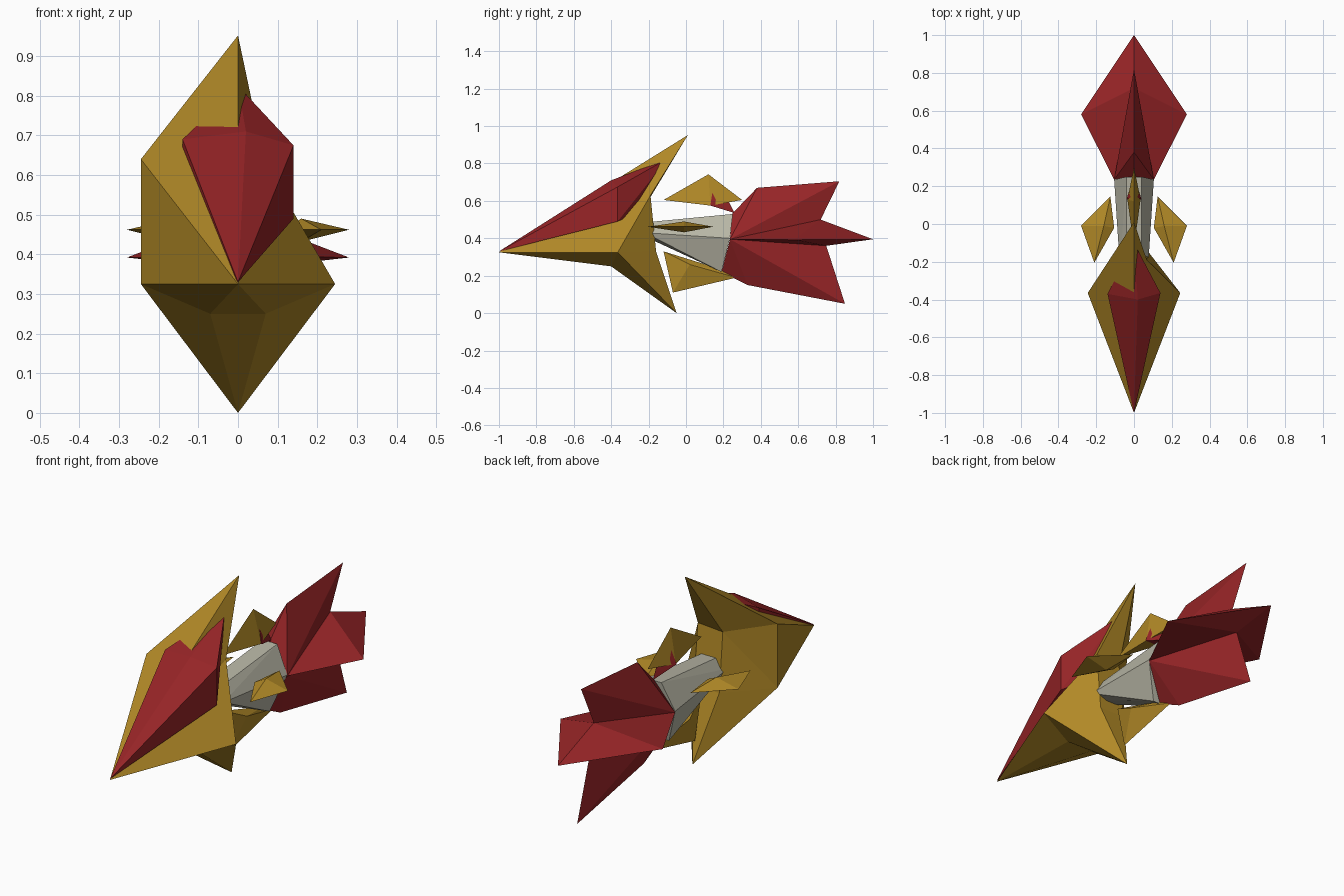
import bpy, bmesh

if "Cube" in bpy.data.objects:
    bpy.data.objects.remove(bpy.data.objects["Cube"])


def material(name, rgb):
    m = bpy.data.materials.new(name)
    m.diffuse_color = (*rgb, 1)
    m.use_nodes = True
    m.node_tree.nodes["Principled BSDF"].inputs["Base Color"].default_value = m.diffuse_color
    return m


GOLD = material("gold", (0.44, 0.25, 0.02))
RED = material("red", (0.31, 0.018, 0.02))
GREY = material("pale_grey", (0.48, 0.47, 0.38))


def finish(name, bm, mat):
    bmesh.ops.recalc_face_normals(bm, faces=bm.faces)
    me = bpy.data.meshes.new(name)
    bm.to_mesh(me)
    bm.free()
    me.materials.append(mat)
    ob = bpy.data.objects.new(name, me)
    bpy.context.collection.objects.link(ob)
    return ob


def hull(name, points, mat):
    """Faceted convex solid around a few points."""
    bm = bmesh.new()
    for p in points:
        bm.verts.new(p)
    res = bmesh.ops.convex_hull(bm, input=bm.verts)
    junk = [g for g in res["geom_interior"] if isinstance(g, bmesh.types.BMVert)]
    if junk:
        bmesh.ops.delete(bm, geom=junk, context='VERTS')
    return finish(name, bm, mat)


def shell(name, points, faces, mat, mirror=False):
    """Faceted solid from named corner points; mirror copies the faces across x."""
    bm = bmesh.new()
    for side in ((1, -1) if mirror else (1,)):
        v = {k: bm.verts.new((p[0] * side, p[1], p[2])) for k, p in points.items()}
        for f in faces.split():
            bm.faces.new([v[k] for k in f])
    bmesh.ops.remove_doubles(bm, verts=bm.verts, dist=0.0005)
    return finish(name, bm, mat)


# Head: arrow shape, upper right cheek cut away down to the inner ring
head = {
    "N": (0, -1, 0.325), "A": (0, 0.01, 0.952), "D": (0, -0.05, 0.0),
    "T": (-0.245, -0.365, 0.64), "L": (-0.245, -0.365, 0.325), "R": (0.245, -0.365, 0.325),
    "p": (-0.07, -0.4, 0.25), "q": (0.07, -0.4, 0.25),
    "a": (-0.068, -0.19, 0.62), "b": (0.068, -0.19, 0.63),
    "c": (-0.07, -0.16, 0.33), "d": (0.07, -0.16, 0.33),
}
shell("head", head,
      "NTA NLT NAb NbR NLp Npq NqR Dpq LDp RqD ATa TLa Lca LDc RDd Dcd Rdb Aab abdc", GOLD)

# Inner head poking through the gold
hull("inner_head", [(0, -1, 0.33), (-0.14, -0.37, 0.69), (0.14, -0.365, 0.675),
                    (0.02, -0.40, 0.71), (-0.14, -0.365, 0.49), (0.14, -0.365, 0.49),
                    (0, -0.1, 0.825), (0, -0.22, 0.56)], RED)

# Body: tapered six-sided block
body = []
for s in (-1, 1):
    body += [(s * 0.04, -0.22, 0.485), (s * 0.075, -0.22, 0.43), (s * 0.03, -0.2, 0.40),
             (s * 0.04, 0.25, 0.53), (s * 0.105, 0.235, 0.40), (s * 0.04, 0.19, 0.22)]
hull("body", body, GREY)

# Tail: upper and lower blades plus two horizontal blades, fanning from the hub
tail = {
    "H": (0.105, 0.235, 0.395), "W": (0.28, 0.58, 0.392), "T": (0, 1, 0.395),
    "a": (0, 0.25, 0.535), "b": (0, 0.38, 0.67), "c": (0, 0.82, 0.705), "d": (0, 0.72, 0.5),
    "e": (0, 0.75, 0.36), "f": (0, 0.85, 0.05), "g": (0, 0.33, 0.15), "h": (0, 0.19, 0.22),
}
shell("tail", tail, "Hab Hbc Hcd HdW WdT WTe HWe Hef Hfg Hgh", RED, mirror=True)

# Back fin with its red rear accent
hull("back_fin", [(0, -0.12, 0.605), (0, 0.12, 0.742), (0, 0.3, 0.605),
                  (-0.035, 0.13, 0.575), (0.035, 0.13, 0.575)], GOLD)
hull("back_fin_accent", [(0, 0.15, 0.70), (0, 0.26, 0.535),
                         (-0.04, 0.13, 0.575), (0.04, 0.13, 0.575), (0, 0.2, 0.65)], RED)

# Belly fin
hull("belly_fin", [(0, -0.12, 0.33), (0, -0.07, 0.11), (0, 0.27, 0.19), (0, 0.2, 0.23),
                   (-0.035, 0.02, 0.26), (0.035, 0.02, 0.26)], GOLD)

# Side fins
for s, label in ((-1, "left"), (1, "right")):
    hull(label + "_side_fin", [(s * 0.28, -0.01, 0.462), (s * 0.21, -0.205, 0.462),
                               (s * 0.125, 0.145, 0.462), (s * 0.105, -0.02, 0.462),
                               (s * 0.16, -0.01, 0.49), (s * 0.16, -0.01, 0.432)], GOLD)
